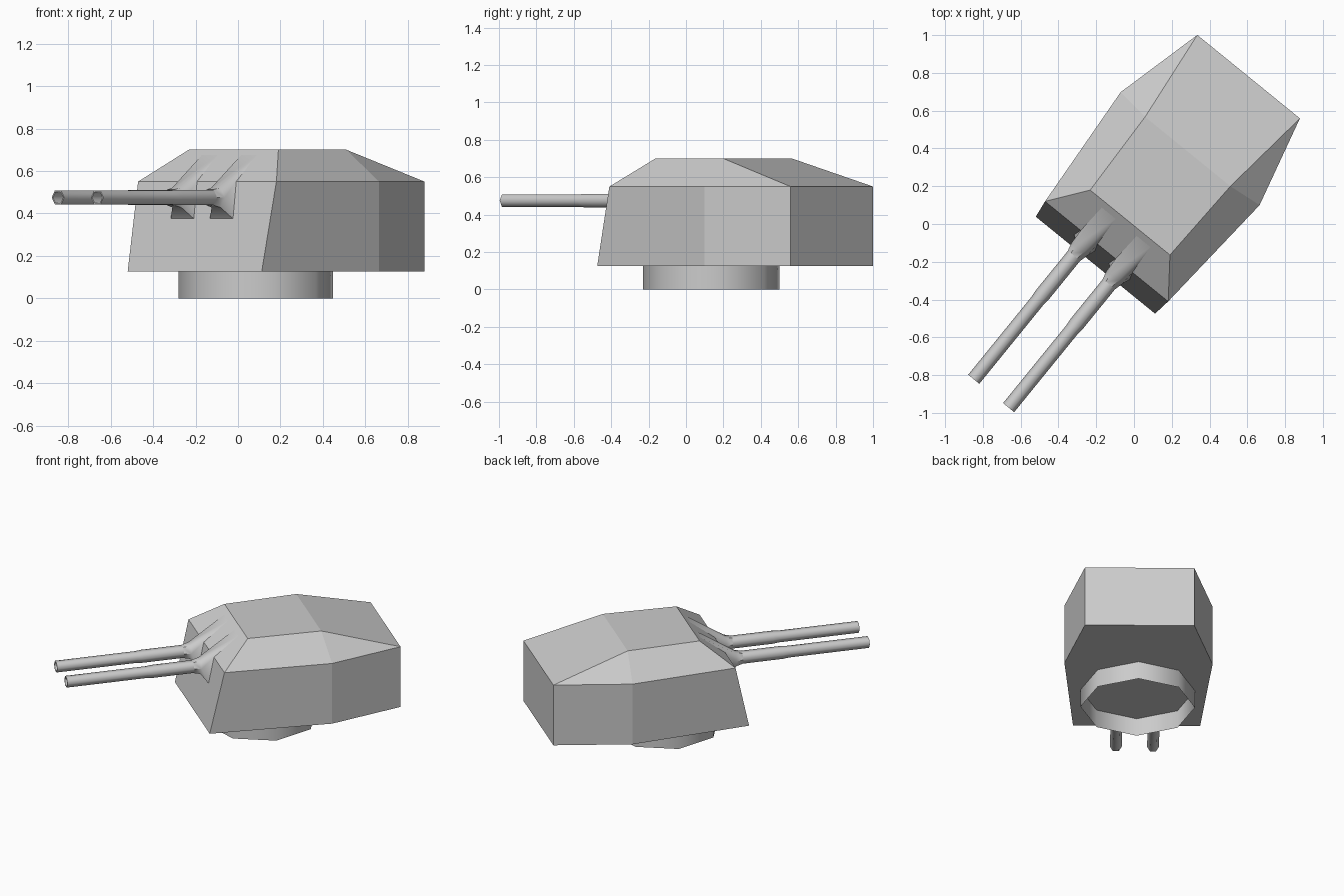
import bpy, bmesh, math
from mathutils import Matrix

if "Cube" in bpy.data.objects:
    bpy.data.objects.remove(bpy.data.objects["Cube"])

# Everything is modelled facing -y, then swung round by the traverse angle
TRAVERSE = Matrix.Rotation(math.radians(-39.1), 4, 'Z') @ Matrix.Translation((-0.021, 0, 0))


def make_object(name, bm, smooth_angle=None):
    bmesh.ops.recalc_face_normals(bm, faces=bm.faces)
    bm.transform(TRAVERSE)
    mesh = bpy.data.meshes.new(name)
    bm.to_mesh(mesh)
    bm.free()
    obj = bpy.data.objects.new(name, mesh)
    bpy.context.collection.objects.link(obj)
    if smooth_angle:
        bpy.ops.object.select_all(action='DESELECT')
        obj.select_set(True)
        bpy.context.view_layer.objects.active = obj
        bpy.ops.object.shade_smooth_by_angle(angle=math.radians(smooth_angle))
    return obj


def loft(bm, rings, cap_end=False):
    loops = [[bm.verts.new(p) for p in ring] for ring in rings]
    for a, b in zip(loops, loops[1:]):
        for i in range(len(a)):
            j = (i + 1) % len(a)
            bm.faces.new((a[i], a[j], b[j], b[i]))
    if cap_end:
        bm.faces.new(loops[-1])


# Armoured gun house: front, middle and rear stations, mirrored left/right
bm = bmesh.new()
stations = {
    'front_low': (0.407, -0.298, 0.125), 'mid_low': (0.474, 0.497, 0.125), 'back_low': (0.35, 0.988, 0.125),
    'front_up': (0.42, -0.204, 0.55), 'mid_up': (0.474, 0.497, 0.55), 'back_up': (0.35, 0.988, 0.55),
    'front_roof': (0.272, -0.007, 0.70), 'mid_roof': (0.291, 0.477, 0.70),
}
right = {k: bm.verts.new(p) for k, p in stations.items()}
left = {k: bm.verts.new((-p[0], p[1], p[2])) for k, p in stations.items()}
# Side panels
for side in (right, left):
    for keys in (('front_low', 'mid_low', 'mid_up', 'front_up'),
                 ('mid_low', 'back_low', 'back_up', 'mid_up'),
                 ('front_up', 'mid_up', 'mid_roof', 'front_roof'),
                 ('mid_up', 'back_up', 'mid_roof')):
        bm.faces.new([side[k] for k in keys])
# Panels spanning left to right, round the centre section
belt = ['front_low', 'front_up', 'front_roof', 'mid_roof', 'back_up', 'back_low', 'mid_low']
for a, b in zip(belt, belt[1:] + belt[:1]):
    bm.faces.new((right[a], right[b], left[b], left[a]))
make_object("gun_house", bm)

# Open octagonal ring under the house
bm = bmesh.new()
loft(bm, [[(0.366 * math.cos(i * math.pi / 4), 0.157 + 0.366 * math.sin(i * math.pi / 4), z)
           for i in range(8)] for z in (0, 0.125)])
make_object("turret_ring", bm, 50)


# Guns: hexagonal barrels flaring into a fairing on the front plates
def hexagon(x, y, r):
    return [(x + r * math.cos(i * math.pi / 3), y, 0.475 + r * math.sin(i * math.pi / 3))
            for i in range(6)]


for side, x in (("left", -0.119), ("right", 0.119)):
    bm = bmesh.new()
    opening = [(x + 0.057, -0.204, 0.55), (x + 0.047, -0.04, 0.675), (x - 0.047, -0.04, 0.675),
               (x - 0.057, -0.204, 0.55), (x - 0.07, -0.244, 0.375), (x + 0.07, -0.244, 0.375)]
    loft(bm, [opening, hexagon(x, -0.285, 0.054), hexagon(x, -0.33, 0.043)])
    make_object(side + "_gun_fairing", bm, 50)

    bm = bmesh.new()
    steps = [(-0.20, 0.042), (-0.60, 0.042), (-0.64, 0.038), (-1.173, 0.038),
             (-1.173, 0.031), (-1.08, 0.031)]
    loft(bm, [hexagon(x, y, r) for y, r in steps], cap_end=True)
    make_object(side + "_gun_barrel", bm, 65)
